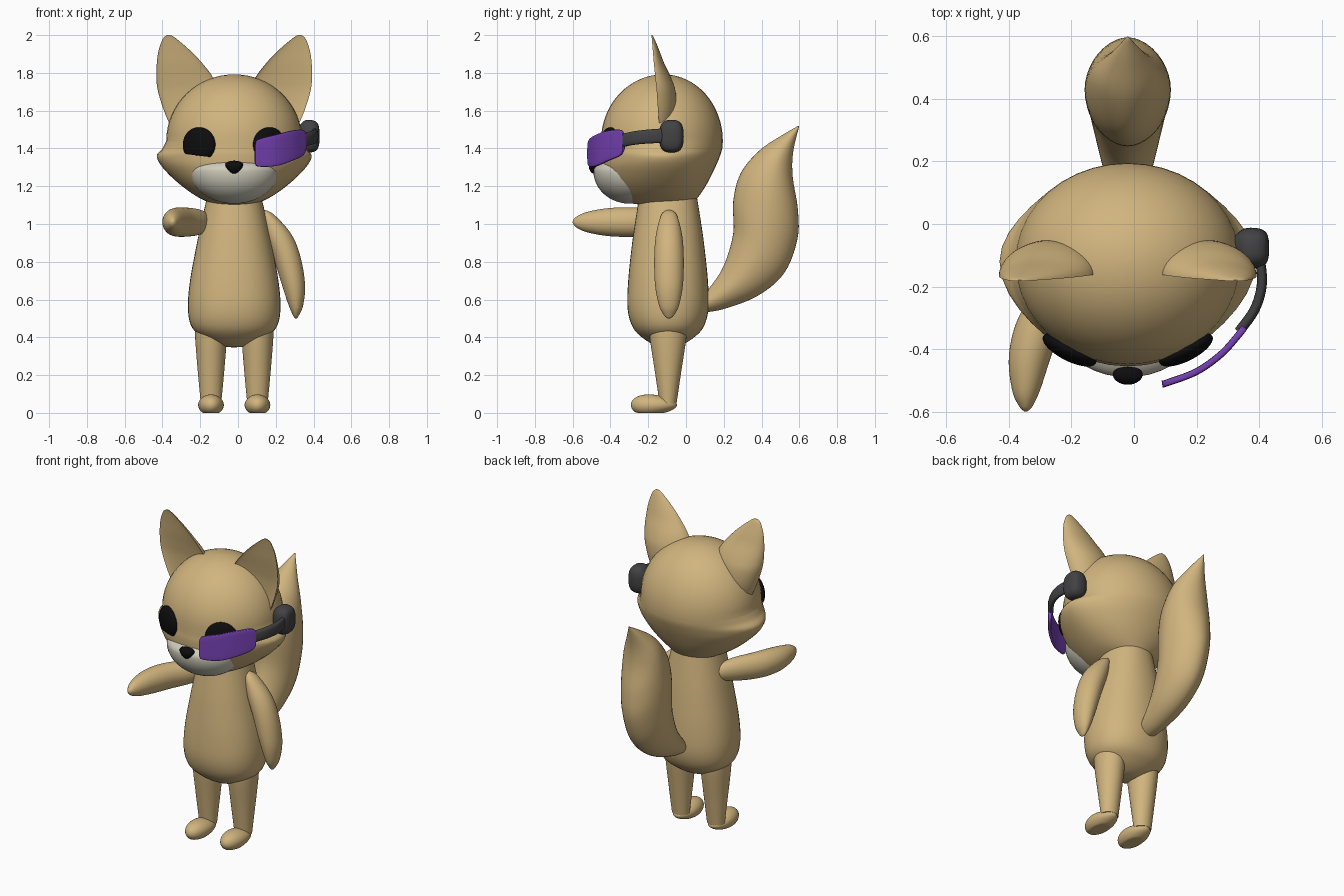
import bpy, bmesh, math
from mathutils import Vector, Matrix

if "Cube" in bpy.data.objects:
    bpy.data.objects.remove(bpy.data.objects["Cube"])

CX = -0.02  # the animal's own centre line
SEG = 40


def material(name, rgb):
    m = bpy.data.materials.new(name)
    m.use_nodes = True
    m.diffuse_color = (*rgb, 1)
    m.node_tree.nodes["Principled BSDF"].inputs["Base Color"].default_value = (*rgb, 1)
    return m


TAN = material("tan fur", (0.64, 0.46, 0.21))
CREAM = material("pale muzzle", (0.63, 0.61, 0.5))
BLACK = material("black", (0.004, 0.004, 0.004))
GREY = material("dark grey", (0.055, 0.055, 0.058))
PURPLE = material("purple lens", (0.19, 0.055, 0.47))


def finish(name, bm, mat, angle=50):
    bmesh.ops.recalc_face_normals(bm, faces=bm.faces)
    me = bpy.data.meshes.new(name)
    bm.to_mesh(me)
    bm.free()
    me.materials.append(mat)
    for f in me.polygons:
        f.use_smooth = True
    me.set_sharp_from_angle(angle=math.radians(angle))
    ob = bpy.data.objects.new(name, me)
    bpy.context.collection.objects.link(ob)
    return ob


def spline(rows, n=5):
    """Smooth curve of number rows passing through every given row."""
    out = []
    for i in range(len(rows) - 1):
        p0, p1 = rows[max(i - 1, 0)], rows[i]
        p2, p3 = rows[i + 1], rows[min(i + 2, len(rows) - 1)]
        for k in range(n):
            t = k / n
            out.append([b + 0.5 * t * (c - a + t * (2 * a - 5 * b + 4 * c - d + t * (3 * (b - c) + d - a)))
                        for a, b, c, d in zip(p0, p1, p2, p3)])
    return out + [list(rows[-1])]


def circle(p=2):
    """Unit superellipse as cosine and sine pairs."""
    for i in range(SEG):
        t = math.tau * i / SEG
        yield tuple(math.copysign(abs(v) ** (2 / p), v) for v in (math.cos(t), math.sin(t)))


def oval(c, a, b, p=2):
    c, a, b = Vector(c), Vector(a), Vector(b)
    return [c + a * u + b * v for u, v in circle(p)]


def loft(name, rings, mat, angle=50):
    bm = bmesh.new()
    loops = [[bm.verts.new(v) for v in r] for r in rings]
    for r, s in zip(loops, loops[1:]):
        for i in range(SEG):
            j = (i + 1) % SEG
            bm.faces.new((r[i], r[j], s[j], s[i]))
    bm.faces.new(loops[0])
    bm.faces.new(loops[-1])
    return finish(name, bm, mat, angle)


def ball(name, centre, radii, mat, shape=None, turn=0):
    bm = bmesh.new()
    bmesh.ops.create_uvsphere(bm, u_segments=SEG, v_segments=24, radius=1)
    for v in bm.verts:
        if shape:
            v.co = shape(v.co.copy())
        v.co = Vector([a * b for a, b in zip(v.co, radii)])
    bm.transform(Matrix.Translation(centre) @ Matrix.Rotation(turn, 4, 'Z'))
    return finish(name, bm, mat)


# Head: round dome above, flared cheeks and a bowl-shaped jaw below
def head_ring(z, hw, front, back, cheek):
    return [(CX + hw * u + cheek * math.copysign(abs(u) ** 6, u),
             -0.12 + v * (back if v > 0 else front), z) for u, v in circle()]


dome = []
for i in range(17):
    t = math.pi / 2 * (1 - i / 16)
    s = max(math.cos(t), 0.005)
    dome.append((1.44 + 0.352 * math.sin(t), 0.36 * s, 0.33 * s, 0.315 * s, 0))
jaw = spline([(1.44, 0.36, 0.33, 0.315, 0), (1.40, 0.362, 0.332, 0.312, 0.018),
              (1.36, 0.365, 0.335, 0.3, 0.045), (1.30, 0.355, 0.33, 0.275, 0.025),
              (1.22, 0.295, 0.305, 0.235, 0.005), (1.15, 0.205, 0.25, 0.19, 0),
              (1.11, 0.12, 0.17, 0.15, 0), (1.1, 0.05, 0.08, 0.07, 0)])
loft("head", [head_ring(*r) for r in dome[:-1] + jaw], TAN)

# Muzzle and nose
ball("muzzle", (CX, -0.3, 1.28), (0.235, 0.19, 0.172), CREAM,
     lambda c: Vector((c.x, c.y, c.z * (0.46 if c.z > 0 else 1))))
ball("nose", (CX, -0.482, 1.305), (0.056, 0.032, 0.04), BLACK,
     lambda c: Vector((c.x * (0.8 + 0.3 * c.z), c.y, c.z * (0.75 if c.z > 0 else 1))))

for side, label in ((-1, "right"), (1, "left")):
    # Eye: flattened disc cut off along the lower lid
    ball(label + "_eye", (CX + side * 0.186, -0.402, 1.42), (0.095, 0.036, 0.092), BLACK,
         lambda c: Vector((c.x, c.y, max(c.z, -0.62 + 0.12 * side * c.x))), side * 0.47)

    # Ear: domed back, slightly hollow front
    rows = spline([(1.5, 0.33, 0.13, 0.06, -0.14), (1.6, 0.372, 0.11, 0.095, -0.148),
                   (1.7, 0.403, 0.102, 0.1, -0.155), (1.77, 0.412, 0.11, 0.085, -0.162),
                   (1.85, 0.41, 0.168, 0.055, -0.17), (1.92, 0.4, 0.235, 0.034, -0.176),
                   (1.98, 0.378, 0.305, 0.014, -0.181), (2.0, 0.355, 0.335, 0.004, -0.183)])
    loft(label + "_ear",
         [[(CX + side * ((o + i) / 2 + (o - i) / 2 * u),
            y + d * v * (1 if v > 0 else -0.25), z) for u, v in circle()]
          for z, o, i, d, y in rows], TAN)

    # Leg and flat-soled foot
    x = CX + side * 0.123
    rows = spline([(0.5, 0.085, 0.1), (0.4, 0.084, 0.097), (0.22, 0.07, 0.07), (0.05, 0.054, 0.045)])
    loft(label + "_leg", [oval((x, -0.095, z), (a, 0, 0), (0, b, 0)) for z, a, b in rows], TAN)
    ball(label + "_foot", (x, -0.17, 0.042), (0.068, 0.122, 0.054), TAN,
         lambda c: Vector((c.x, c.y, max(c.z * (1 - 0.25 * c.y), -0.77))))

# Body
rows = spline([(1.16, 0.14, 0.15), (1.05, 0.165, 0.168), (0.9, 0.197, 0.19), (0.7, 0.234, 0.211),
               (0.55, 0.245, 0.214), (0.45, 0.222, 0.185), (0.39, 0.15, 0.125),
               (0.355, 0.07, 0.06), (0.347, 0.01, 0.01)])
loft("body", [oval((CX, -0.095, z), (a, 0, 0), (0, b, 0), 2.2) for z, a, b in rows], TAN)

# Lowered left arm: height, inner edge, outer edge, half depth
rows = spline([(1.075, 0.13, 0.14, 0.005), (1.05, 0.12, 0.19, 0.04), (0.95, 0.14, 0.28, 0.068),
               (0.83, 0.185, 0.33, 0.078), (0.68, 0.232, 0.355, 0.074), (0.57, 0.268, 0.345, 0.053),
               (0.515, 0.292, 0.322, 0.025), (0.5, 0.304, 0.31, 0.005)])
loft("left_arm", [oval(((i + o) / 2, -0.09, z), ((o - i) / 2, 0, 0), (0, d, 0))
                  for z, i, o, d in rows], TAN)

# Raised right arm reaching forward
rows = spline([(-0.04, -0.15, 0.01, 0.01), (-0.08, -0.17, 0.04, 0.045), (-0.18, -0.225, 0.068, 0.07),
               (-0.3, -0.295, 0.075, 0.078), (-0.42, -0.332, 0.068, 0.073),
               (-0.53, -0.345, 0.045, 0.052), (-0.585, -0.346, 0.02, 0.025), (-0.6, -0.346, 0.003, 0.003)])
loft("right_arm", [oval((x, y, 1.01), (a, 0, 0), (0, 0, b)) for y, x, a, b in rows], TAN)

# Tail: rear edge, front edge and half width
rows = spline([(0.08, 0.53, 0.08, 0.62, 0.05), (0.2, 0.55, 0.13, 0.67, 0.075),
               (0.38, 0.62, 0.2, 0.78, 0.105), (0.52, 0.74, 0.25, 0.95, 0.127),
               (0.59, 0.92, 0.25, 1.12, 0.137), (0.592, 1.08, 0.29, 1.27, 0.135),
               (0.565, 1.25, 0.39, 1.39, 0.112), (0.567, 1.38, 0.5, 1.465, 0.06),
               (0.6, 1.52, 0.595, 1.52, 0.003)])
loft("tail", [oval((CX, (a + c) / 2, (b + d) / 2), (w, 0, 0), (0, (c - a) / 2, (d - b) / 2), 1.85)
              for a, b, c, d, w in rows], TAN)

# Headset: earpiece, curved arm and lens
rows = spline([(0.31, 0.4), (0.335, 0.8), (0.36, 1), (0.4, 0.98), (0.424, 0.75), (0.432, 0.3)], 3)
loft("earpiece", [oval((x, -0.077, 1.465), (0, 0.064 * s, 0), (0, 0, 0.085 * s), 2.8)
                  for x, s in rows], GREY)


def strip(name, points, thick, power, mat):
    rows = spline(points)
    rings = []
    for i, (x, y, z, h) in enumerate(rows):
        p, q = rows[max(i - 1, 0)], rows[min(i + 1, len(rows) - 1)]
        side = Vector((q[1] - p[1], p[0] - q[0], 0)).normalized()
        rings.append(oval((x, y, z), side * thick, (0, 0, h), power))
    loft(name, rings, mat, 40)


strip("headset_arm", [(0.335, -0.345, 1.44, 0.035), (0.385, -0.275, 1.455, 0.036),
                      (0.408, -0.2, 1.463, 0.037), (0.405, -0.13, 1.467, 0.038),
                      (0.39, -0.08, 1.467, 0.038)], 0.016, 2.6, GREY)
strip("lens", [(0.09, -0.512, 1.372, 0.048), (0.108, -0.507, 1.376, 0.072), (0.2, -0.472, 1.39, 0.083),
               (0.28, -0.415, 1.413, 0.08), (0.338, -0.35, 1.43, 0.069),
               (0.353, -0.33, 1.435, 0.045)], 0.011, 6, PURPLE)
